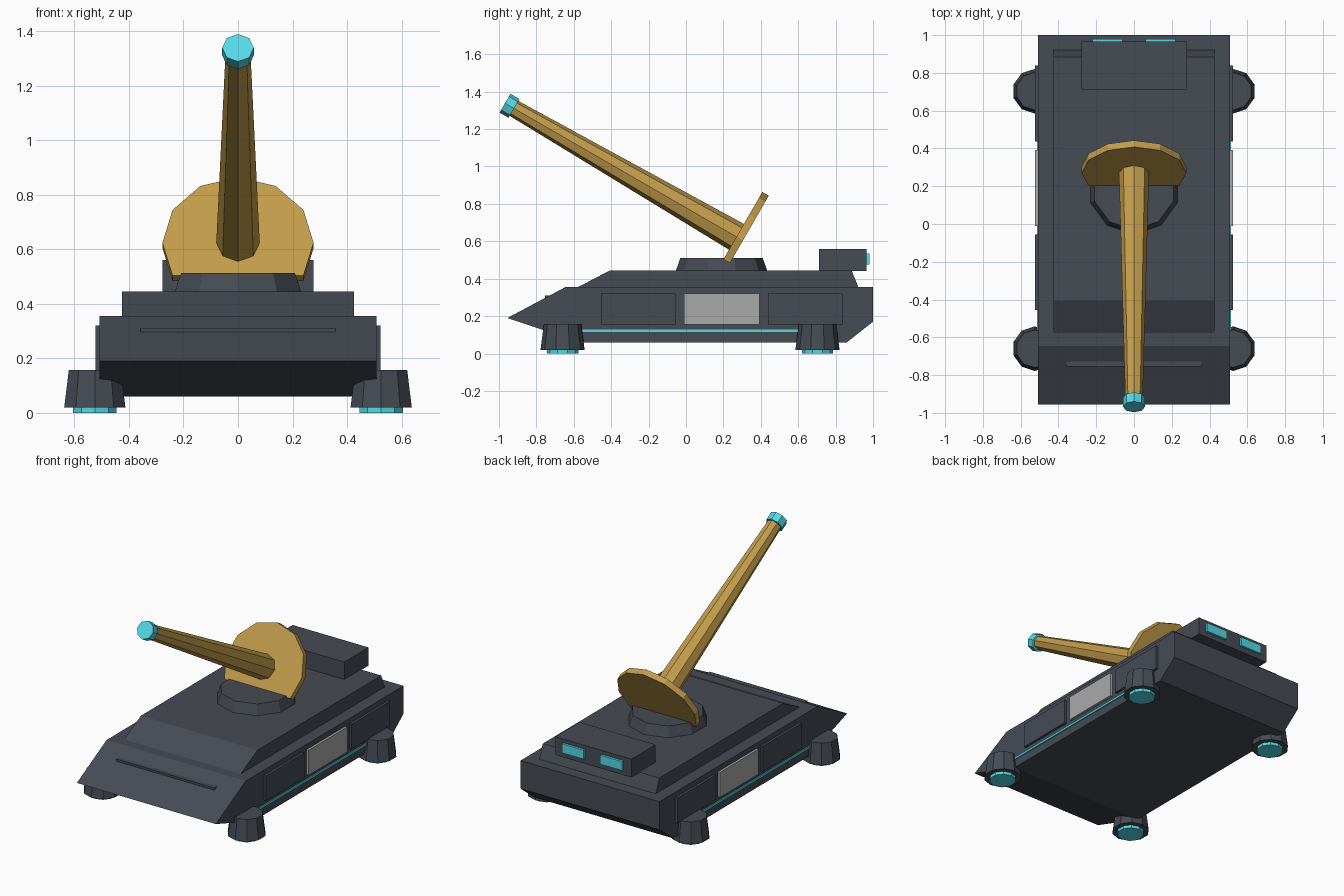
import bpy, bmesh, math
from mathutils import Matrix, Vector

if "Cube" in bpy.data.objects:
    bpy.data.objects.remove(bpy.data.objects["Cube"])


def material(name, rgb):
    m = bpy.data.materials.new(name)
    m.diffuse_color = (*rgb, 1.0)
    m.use_nodes = True
    m.node_tree.nodes["Principled BSDF"].inputs["Base Color"].default_value = m.diffuse_color
    return m


HULL = material("dark_slate", (0.061, 0.070, 0.088))
CYAN = material("glow_cyan", (0.088, 0.70, 0.80))
GOLD = material("brass", (0.54, 0.335, 0.07))
GREY = material("light_grey", (0.40, 0.40, 0.40))


def loft(name, rings, mat):
    """Join matching rings of points with side faces and end caps."""
    bm = bmesh.new()
    loops = [[bm.verts.new(p) for p in ring] for ring in rings]
    n = len(loops[0])
    for a, b in zip(loops, loops[1:]):
        for i in range(n):
            bm.faces.new((a[i], a[(i + 1) % n], b[(i + 1) % n], b[i]))
    bm.faces.new(loops[0][::-1])
    bm.faces.new(loops[-1])
    bmesh.ops.recalc_face_normals(bm, faces=bm.faces)
    me = bpy.data.meshes.new(name)
    bm.to_mesh(me)
    bm.free()
    me.materials.append(mat)
    ob = bpy.data.objects.new(name, me)
    bpy.context.collection.objects.link(ob)
    return ob


def side_profile(name, pts, half, mat):
    """Extrude a (y, z) outline across the width."""
    return loft(name, [[(x, y, z) for y, z in pts] for x in (-half, half)], mat)


def box(name, x, y, z, mat):
    ring = [(x[0], y[0]), (x[1], y[0]), (x[1], y[1]), (x[0], y[1])]
    return loft(name, [[(a, b, h) for a, b in ring] for h in z], mat)


def frustum(name, sides, levels, mat, matrix, keep=None):
    """Stack (height, radius) polygons with a corner on local +y."""
    idx = keep or range(sides)
    rings = []
    for h, r in levels:
        angles = [2 * math.pi * i / sides for i in idx]
        rings.append([matrix @ Vector((r * math.sin(a), r * math.cos(a), h))
                      for a in angles])
    return loft(name, rings, mat)


# Hull and raised deck
side_profile("hull", [(-0.955, 0.19), (-0.645, 0.355), (1.0, 0.355),
                      (1.0, 0.17), (0.86, 0.06), (-0.565, 0.06)], 0.507, HULL)
side_profile("deck", [(-0.58, 0.354), (-0.405, 0.445), (0.885, 0.445),
                      (0.922, 0.354)], 0.425, HULL)
side_profile("nose_bar", [(-0.755, 0.296), (-0.755, 0.311), (-0.725, 0.311),
                          (-0.725, 0.296)], 0.357, HULL)

# Rear box with two lit windows
box("rear_box", (-0.277, 0.277), (0.712, 0.965), (0.44, 0.56), HULL)
for s, tag in ((-1, "left"), (1, "right")):
    xs = sorted((s * 0.06, s * 0.22))
    box(f"rear_window_{tag}", xs, (0.96, 0.98), (0.475, 0.535), CYAN)

    # Side panels and light strip
    xs = sorted((s * 0.50, s * 0.523))
    for part, y, mat in (("front_panel", (-0.455, -0.055), HULL),
                         ("middle_panel", (-0.01, 0.392), GREY),
                         ("rear_panel", (0.438, 0.838), HULL)):
        box(f"{part}_{tag}", xs, y, (0.155, 0.32), mat)
    box(f"light_strip_{tag}", sorted((s * 0.50, s * 0.514)), (-0.62, 0.66),
        (0.114, 0.128), CYAN)

    # Hover pods with glowing undersides
    for end, y in (("front", -0.66), ("rear", 0.703)):
        at = Matrix.Translation((s * 0.525, y, 0))
        frustum(f"{end}_pod_{tag}", 10, [(0.02, 0.118), (0.158, 0.1)], HULL, at)
        frustum(f"{end}_pod_glow_{tag}", 10, [(0, 0.084), (0.025, 0.084)], CYAN, at)

# Turret ring
frustum("turret_ring", 10, [(0.44, 0.245), (0.512, 0.22)], HULL,
        Matrix.Translation((0, 0.19, 0)))

# Gun, raised thirty degrees; local z runs towards the muzzle
gun = Matrix.Translation((0, 0.287, 0.614)) @ Matrix.Rotation(math.radians(60), 4, 'X')
frustum("gun_shield", 12, [(-0.02, 0.277), (0.02, 0.277)], GOLD, gun,
        keep=[8, 9, 10, 11, 0, 1, 2, 3, 4])
frustum("barrel", 8, [(0.005, 0.08), (1.40, 0.046)], GOLD, gun)
frustum("muzzle", 8, [(1.393, 0.058), (1.449, 0.058)], CYAN, gun)
